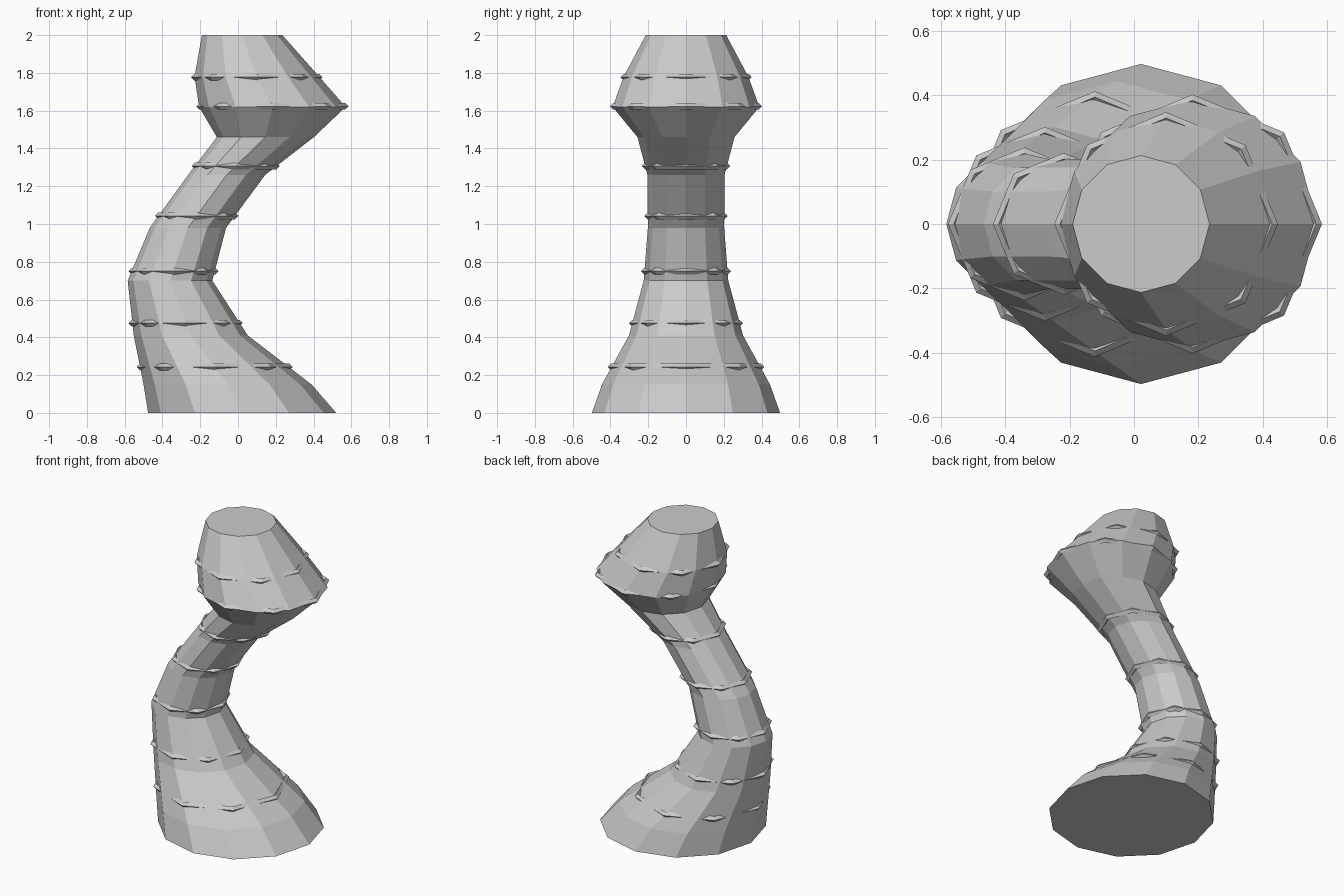
import bpy, bmesh, math

if "Cube" in bpy.data.objects:
    bpy.data.objects.remove(bpy.data.objects["Cube"])

grey = bpy.data.materials.new("plain grey")
grey.diffuse_color = (0.6, 0.6, 0.6, 1)
grey.use_nodes = True
grey.node_tree.nodes["Principled BSDF"].inputs["Base Color"].default_value = grey.diffuse_color


def finish(bm, name):
    bmesh.ops.recalc_face_normals(bm, faces=bm.faces[:])
    mesh = bpy.data.meshes.new(name)
    bm.to_mesh(mesh)
    bm.free()
    mesh.materials.append(grey)
    obj = bpy.data.objects.new(name, mesh)
    bpy.context.collection.objects.link(obj)
    return obj


def bridge(bm, a, b):
    n = len(a)
    for i in range(n):
        j = (i + 1) % n
        bm.faces.new((a[i], a[j], b[j], b[i]))


def ring(bm, cx, z, r, sides):
    return [bm.verts.new((cx + r * math.cos(math.tau * i / sides),
                          r * math.sin(math.tau * i / sides), z)) for i in range(sides)]


# Curved trunk with bulging head: (centre x, z, radius), 12 sides
sections = [(0.022, 0, 0.498), (-0.055, 0.15, 0.445), (-0.25, 0.41, 0.302),
            (-0.36, 0.70, 0.224), (-0.265, 0.98, 0.202), (-0.06, 1.26, 0.204),
            (0.145, 1.46, 0.257), (0.182, 1.62, 0.388), (0.10, 1.78, 0.33),
            (0.022, 2.0, 0.213)]
bm = bmesh.new()
loops = [ring(bm, *s, 12) for s in sections]
for a, b in zip(loops, loops[1:]):
    bridge(bm, a, b)
bm.faces.new(loops[0][::-1])
bm.faces.new(loops[-1])
finish(bm, "curved_trunk")

# Thin eight-sided bands whose corners poke out of the trunk
bands = [(-0.122, 0.243, 0.395), (-0.277, 0.475, 0.284), (-0.341, 0.75, 0.22),
         (-0.218, 1.043, 0.203), (-0.012, 1.307, 0.216), (0.182, 1.623, 0.385),
         (0.10, 1.777, 0.33)]
t = 0.018
for k, (cx, z, r) in enumerate(bands):
    bm = bmesh.new()
    parts = [ring(bm, cx, z + dz, r + dr, 8)
             for dr, dz in ((t, 0), (0, t), (-t, 0), (0, -t))]
    for i in range(4):
        bridge(bm, parts[i], parts[(i + 1) % 4])
    finish(bm, f"band_{k + 1}")
